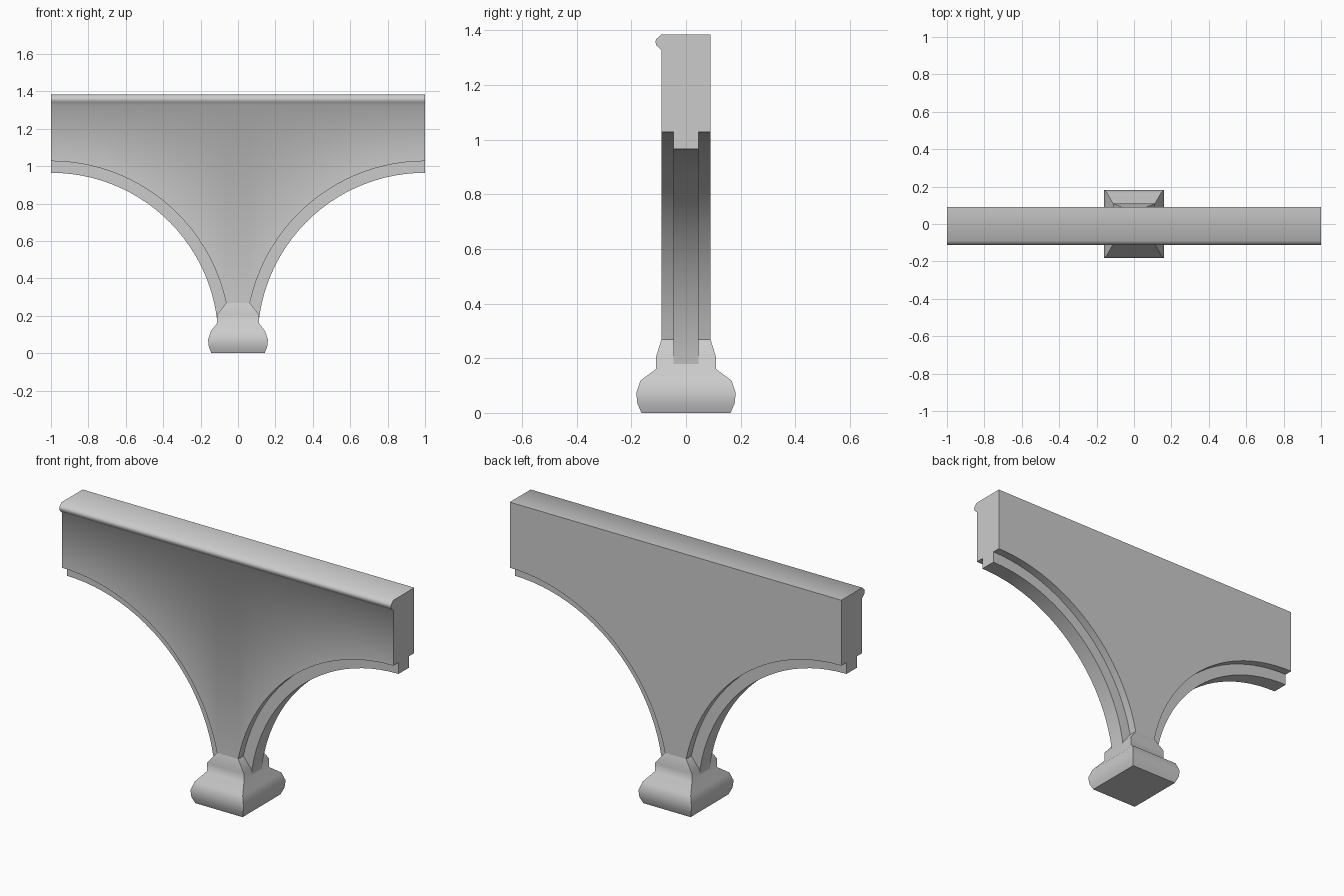
import bpy, bmesh
from math import sin, cos, asin, pi, radians

if "Cube" in bpy.data.objects:
    bpy.data.objects.remove(bpy.data.objects["Cube"])


def loft(name, rings, cap_start=True, mirror=False, angle=50):
    """Skin a series of closed rings, optionally mirrored across x = 0."""
    bm = bmesh.new()
    loops = [[bm.verts.new(p) for p in ring] for ring in rings]
    n = len(loops[0])
    for a, b in zip(loops, loops[1:]):
        for i in range(n):
            j = (i + 1) % n
            bm.faces.new((a[i], a[j], b[j], b[i]))
    if cap_start:
        bm.faces.new(loops[0])
    if mirror:
        geom = bm.verts[:] + bm.edges[:] + bm.faces[:]
        bmesh.ops.mirror(bm, geom=geom, axis='X', merge_dist=0.0001)
        bmesh.ops.remove_doubles(bm, verts=bm.verts[:], dist=0.0001)
    bmesh.ops.recalc_face_normals(bm, faces=bm.faces[:])
    me = bpy.data.meshes.new(name)
    bm.to_mesh(me)
    bm.free()
    ob = bpy.data.objects.new(name, me)
    bpy.context.collection.objects.link(ob)
    bpy.ops.object.select_all(action='DESELECT')
    bpy.context.view_layer.objects.active = ob
    ob.select_set(True)
    bpy.ops.object.shade_smooth_by_angle(angle=radians(angle))
    return ob


# Arch wall: stepped underside follows two concentric arcs, moulding on the front top
CZ, R_OUT, R_IN = 0.07, 0.957, 0.895
HALF, RIB, NECK_Z = 0.09, 0.045, 0.268
TOP = [(-HALF, 1.327), (-0.107, 1.343), (-0.112, 1.358), (-0.109, 1.367),
       (-HALF, 1.384), (HALF, 1.384)]


def wall_ring(xo, zo, xi, zi):
    under = [(xo, HALF, zo), (xo, RIB, zo), (xi, RIB, zi),
             (xi, -RIB, zi), (xo, -RIB, zo), (xo, -HALF, zo)]
    return under + [(xo, y, z) for y, z in TOP]


STEPS = 24
end_out = asin((NECK_Z - CZ) / R_OUT)
end_in = asin((0.165 - CZ) / R_IN)
rings = []
for k in range(STEPS + 1):
    t = k / STEPS
    a = pi / 2 + (end_out - pi / 2) * t
    b = pi / 2 + (end_in - pi / 2) * t
    rings.append(wall_ring(-1 + R_OUT * cos(a), CZ + R_OUT * sin(a),
                           -1 + R_IN * cos(b), CZ + R_IN * sin(b)))
rings.append(wall_ring(0, NECK_Z, 0, 0.165))
loft("arch_wall", rings, mirror=True)

# Corbel foot: rectangular moulded profile (half width, half depth, height)
FOOT = [(0.142, 0.163, 0), (0.156, 0.178, 0.035), (0.16, 0.182, 0.073),
        (0.145, 0.167, 0.118), (0.112, 0.109, 0.161),
        (0.112, 0.109, 0.207), (0.064, HALF, NECK_Z)]
loft("corbel_foot", [[(-x, -y, z), (x, -y, z), (x, y, z), (-x, y, z)]
                     for x, y, z in FOOT], angle=60)
